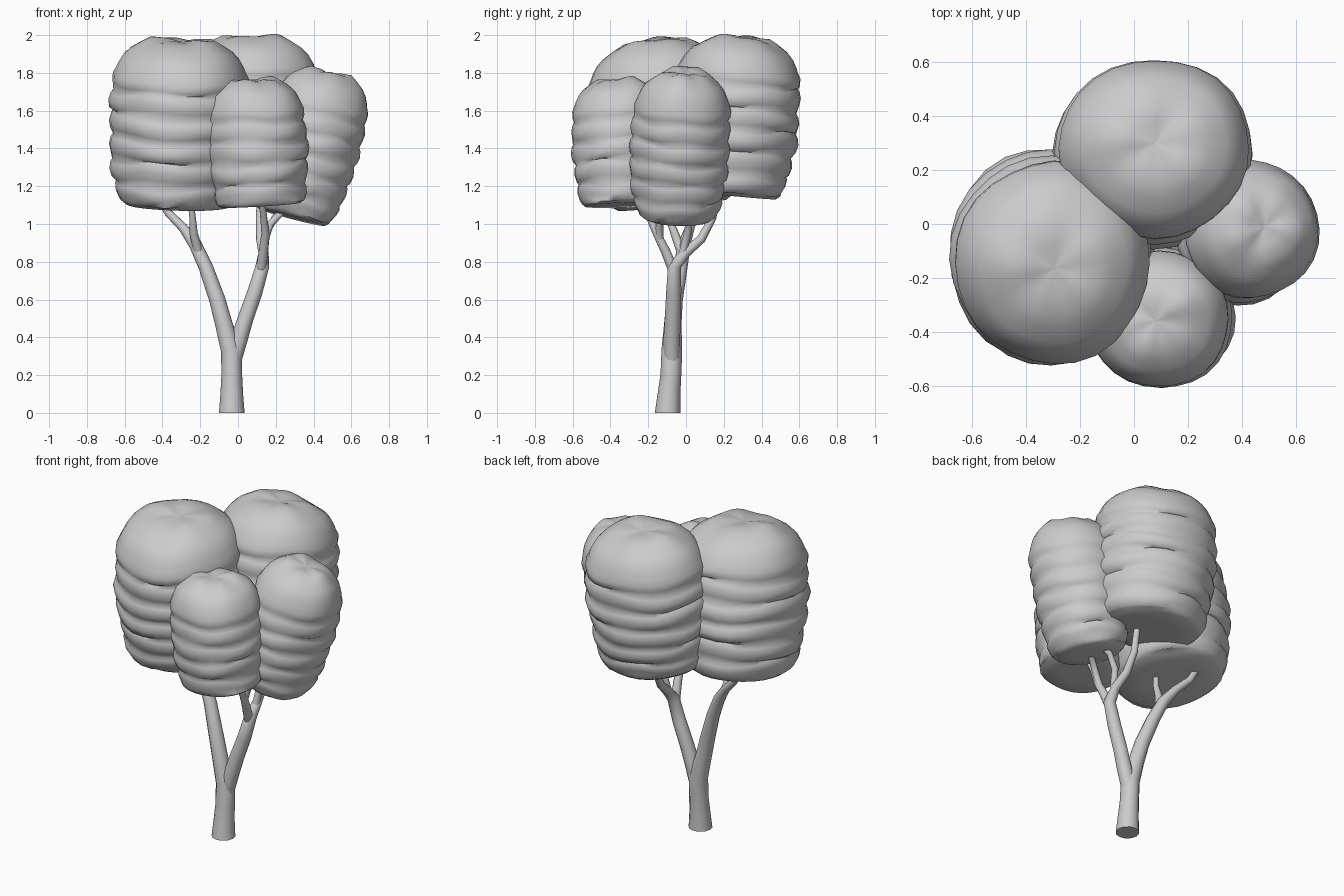
import bpy, bmesh, math, random
from mathutils import Vector

if "Cube" in bpy.data.objects:
    bpy.data.objects.remove(bpy.data.objects["Cube"])

random.seed(4)
Z = Vector((0, 0, 1))


def loft(name, rings, angle):
    """Skin a list of equal-length vertex rings and cap both ends."""
    bm = bmesh.new()
    rows = [[bm.verts.new(p) for p in ring] for ring in rings]
    n = len(rows[0])
    for a, b in zip(rows, rows[1:]):
        for i in range(n):
            j = (i + 1) % n
            bm.faces.new((a[i], a[j], b[j], b[i]))
    bm.faces.new(rows[0][::-1])
    bm.faces.new(rows[-1])
    bmesh.ops.recalc_face_normals(bm, faces=bm.faces)
    mesh = bpy.data.meshes.new(name)
    bm.to_mesh(mesh)
    bm.free()
    obj = bpy.data.objects.new(name, mesh)
    bpy.context.collection.objects.link(obj)
    bpy.ops.object.select_all(action='DESELECT')
    obj.select_set(True)
    bpy.context.view_layer.objects.active = obj
    bpy.ops.object.shade_smooth_by_angle(angle=math.radians(angle))
    return obj


def limb(name, path, sides=12):
    """Tapered tube through (x, y, z, radius) points."""
    pts = [Vector(p[:3]) for p in path]
    rings = []
    for k, p in enumerate(pts):
        d = pts[min(k + 1, len(pts) - 1)] - pts[max(k - 1, 0)]
        if p.z == 0:
            d = Z
        q = Z.rotation_difference(d.normalized())
        r = path[k][3]
        rings.append([p + q @ Vector((r * math.cos(a), r * math.sin(a), 0))
                      for a in (2 * math.pi * i / sides for i in range(sides))])
    return loft(name, rings, 60)


# Outline of a leaf cluster: (height fraction, radius fraction)
OUTLINE = [(.12, .90), (.3, .97), (.5, 1), (.7, .98),
           (.8, .94), (.88, .85), (.94, .71), (1, .45)]


def outline(t, base):
    pts = [(0, base)] + OUTLINE
    for (t0, r0), (t1, r1) in zip(pts, pts[1:]):
        if t <= t1:
            return r0 + (r1 - r0) * (t - t0) / (t1 - t0)
    return pts[-1][1]


def cluster(name, bottom, top, rx, ry, layers, base=.82, sides=28):
    """Stacked, bulging leaf layers with wavy creases and a domed top."""
    bottom, top = Vector(bottom), Vector(top)
    axis = top - bottom
    q = Z.rotation_difference(axis.normalized())
    # Rounded underside, then the bulging layers, then the dome
    levels = [(0, .5, 0), (0, .93, 0), (.02, .99, 0)]
    for k in range(layers):
        for u, s in ((0, .96), (.22, 1.0), (.55, 1.02), (.85, .995)):
            if k + u > .1:
                levels.append(((k + u) / layers * .84, s, k + (u > 0)))
    levels += [(t, 1, layers) for t in (.84, .89, .93, .97, 1)]
    waves = [[random.uniform(0, 6.28) for _ in range(3)] for _ in range(layers + 1)]
    rings = []
    for t, s, k in levels:
        ph = waves[k]
        ring = []
        for i in range(sides):
            a = 2 * math.pi * i / sides
            r = outline(t, base) * s * (1 + .012 * math.sin(3 * a + ph[0])
                                        + .010 * math.sin(5 * a + ph[1]))
            wob = .010 * math.sin(2 * a + ph[2]) + .006 * math.sin(5 * a + ph[0])
            off = Vector((r * rx * math.cos(a), r * ry * math.sin(a), wob if t > .03 else 0))
            ring.append(bottom + axis * t + q @ off)
        rings.append(ring)
    # Slightly dished crown centre
    c = sum(rings[-1], Vector()) / sides
    rings.append([c.lerp(p, .5) + Z * .004 for p in rings[-1]])
    rings.append([c.lerp(p, .05) - Z * .006 for p in rings[-2]])
    return loft(name, rings, 75)


# Foliage
cluster("leaves_left", (-.325, -.075, 1.10), (-.295, -.165, 1.97), .373, .39, 6, .80)
cluster("leaves_back", (.065, .22, 1.155), (.08, .30, 1.985), .365, .342, 6, .80)
cluster("leaves_right", (.285, -.05, 1.035), (.485, -.01, 1.80), .262, .265, 6, .74)
cluster("leaves_front", (.12, -.335, 1.10), (.08, -.36, 1.76), .27, .258, 5, .85)

# Trunk with its left main branch
limb("trunk", [(-.033, -.097, 0, .068), (-.033, -.09, .1, .06), (-.033, -.08, .2, .055),
               (-.035, -.075, .33, .055), (-.075, -.07, .47, .046), (-.11, -.06, .6, .043),
               (-.17, -.03, .77, .038), (-.225, -.01, .89, .034),
               (-.29, .02, .98, .025), (-.37, .05, 1.06, .021), (-.42, .06, 1.15, .018)])
# Right main branch, forking to the back cluster
limb("right_branch", [(-.03, -.078, .2, .03), (-.02, -.075, .3, .045), (.01, -.075, .4, .044),
                      (.04, -.07, .5, .042), (.09, -.065, .64, .04), (.13, -.06, .78, .036),
                      (.135, .0, .85, .027), (.12, .08, .92, .024),
                      (.115, .14, 1.03, .02), (.12, .18, 1.22, .018)])
# Smaller twigs
limb("left_twig", [(-.205, -.02, .84, .026), (-.235, -.06, .95, .022),
                   (-.24, -.09, 1.03, .017), (-.255, -.11, 1.16, .016)])
limb("front_twig", [(.12, -.06, .74, .028), (.135, -.11, .86, .025),
                    (.145, -.155, .95, .021), (.135, -.2, 1.05, .018), (.12, -.27, 1.16, .016)])
limb("right_twig", [(.142, -.14, .92, .022), (.17, -.14, 1.0, .02),
                    (.22, -.11, 1.05, .018), (.3, -.07, 1.1, .015)])
limb("middle_twig", [(.135, -.02, .83, .022), (.15, .01, .96, .02),
                     (.2, .02, 1.04, .018), (.29, .0, 1.1, .015)])
